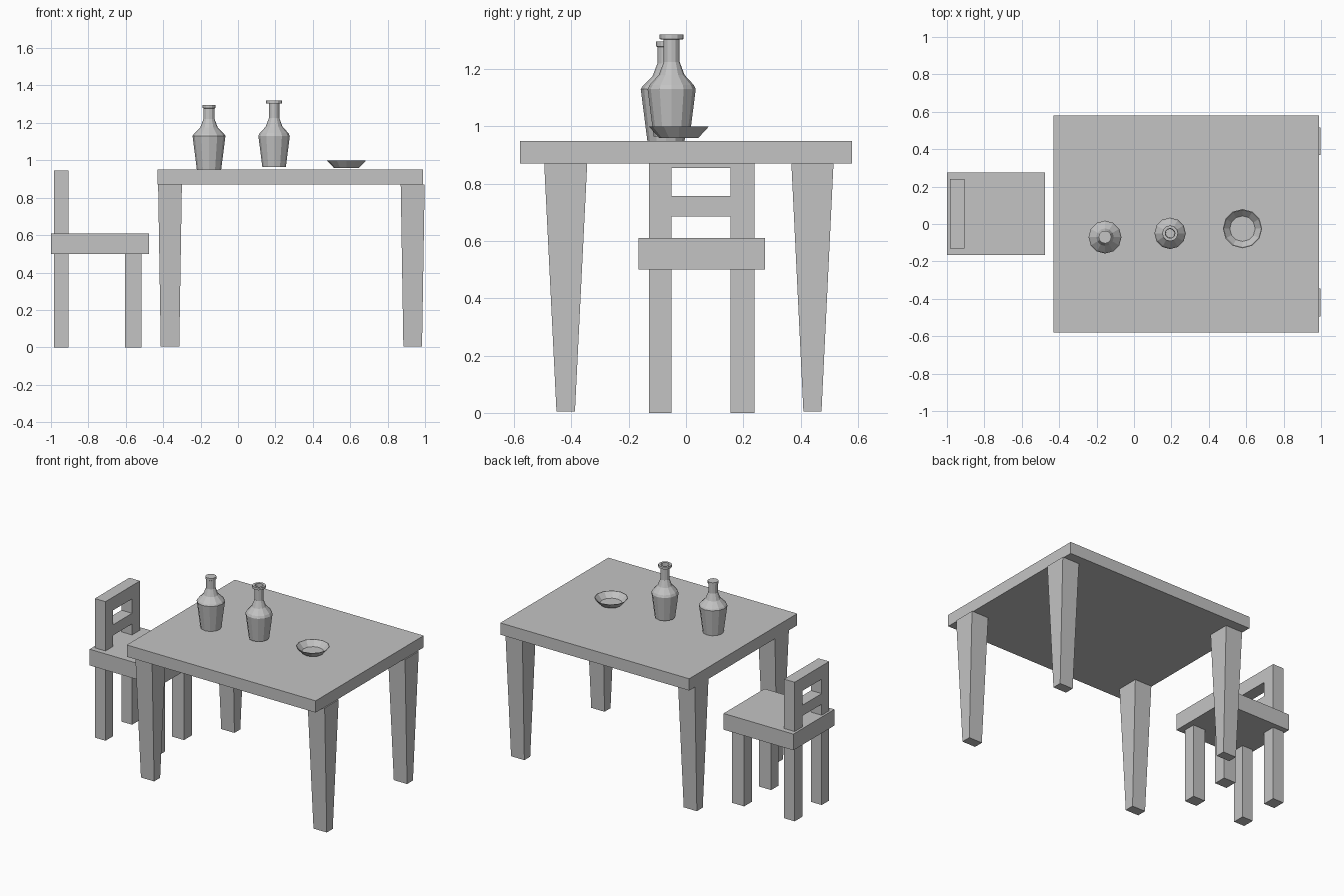
import bpy, bmesh, math

if "Cube" in bpy.data.objects:
    bpy.data.objects.remove(bpy.data.objects["Cube"])

grey = bpy.data.materials.new("plain grey")
grey.diffuse_color = (0.55, 0.55, 0.55, 1)
grey.use_nodes = True
grey.node_tree.nodes["Principled BSDF"].inputs["Base Color"].default_value = grey.diffuse_color


def finish(name, bm):
    bmesh.ops.recalc_face_normals(bm, faces=bm.faces)
    me = bpy.data.meshes.new(name)
    bm.to_mesh(me)
    bm.free()
    me.materials.append(grey)
    ob = bpy.data.objects.new(name, me)
    bpy.context.collection.objects.link(ob)
    return ob


def box(name, x, y, z, bottom=(1, 1)):
    """Box from (min, max) ranges; bottom scales the lower face for a taper."""
    bm = bmesh.new()
    bmesh.ops.create_cube(bm, size=1)
    c = [(r[0] + r[1]) / 2 for r in (x, y, z)]
    s = [r[1] - r[0] for r in (x, y, z)]
    for v in bm.verts:
        k = bottom if v.co.z < 0 else (1, 1)
        v.co = (c[0] + v.co.x * s[0] * k[0],
                c[1] + v.co.y * s[1] * k[1],
                c[2] + v.co.z * s[2])
    return finish(name, bm)


def lathe(name, cx, cy, profile, sides=12):
    """Revolve (radius, z) points; both ends are capped."""
    bm = bmesh.new()
    rings = []
    for r, z in profile:
        rings.append([bm.verts.new((cx + r * math.cos(2 * math.pi * i / sides),
                                    cy + r * math.sin(2 * math.pi * i / sides), z))
                      for i in range(sides)])
    for a, b in zip(rings, rings[1:]):
        for i in range(sides):
            j = (i + 1) % sides
            bm.faces.new((a[i], a[j], b[j], b[i]))
    bm.faces.new(rings[0][::-1])
    bm.faces.new(rings[-1])
    return finish(name, bm)


# Table: slab and four tapered legs
box("table_top", (-0.43, 0.99), (-0.58, 0.58), (0.87, 0.95))
for xn, x in (("left", (-0.427, -0.30)), ("right", (0.87, 0.998))):
    for yn, y in (("front", (-0.495, -0.345)), ("back", (0.368, 0.515))):
        box(f"table_leg_{yn}_{xn}", x, y, (0.005, 0.87), (0.78, 0.43))

# Chair: seat, four legs, back posts and rails
posts = (("front", (-0.13, -0.05)), ("back", (0.155, 0.24)))
box("chair_seat", (-1.0, -0.475), (-0.165, 0.275), (0.50, 0.61))
for yn, y in posts:
    box(f"chair_leg_{yn}_left", (-0.985, -0.905), y, (0, 0.50))
    box(f"chair_leg_{yn}_right", (-0.605, -0.515), y, (0, 0.50))
    box(f"chair_back_post_{yn}", (-0.985, -0.905), y, (0.61, 0.945))
for name, z in (("lower", (0.685, 0.757)), ("upper", (0.855, 0.945))):
    box(f"chair_back_rail_{name}", (-0.985, -0.905), (-0.05, 0.155), z)

# Bottles: one closed, one with a recessed mouth
lathe("closed_bottle", -0.155, -0.07, [
    (0.065, 0.95), (0.088, 1.13), (0.082, 1.14), (0.047, 1.175), (0.03, 1.22),
    (0.03, 1.278), (0.034, 1.28), (0.034, 1.296)])
lathe("open_bottle", 0.193, -0.05, [
    (0.063, 0.965), (0.084, 1.13), (0.077, 1.145), (0.045, 1.18), (0.028, 1.225),
    (0.028, 1.303), (0.042, 1.305), (0.042, 1.321), (0.026, 1.321), (0.024, 1.26)])

# Shallow dish with flared rim
lathe("dish", 0.58, -0.025, [
    (0.068, 0.96), (0.105, 1.0), (0.101, 1.0), (0.068, 0.965)])
